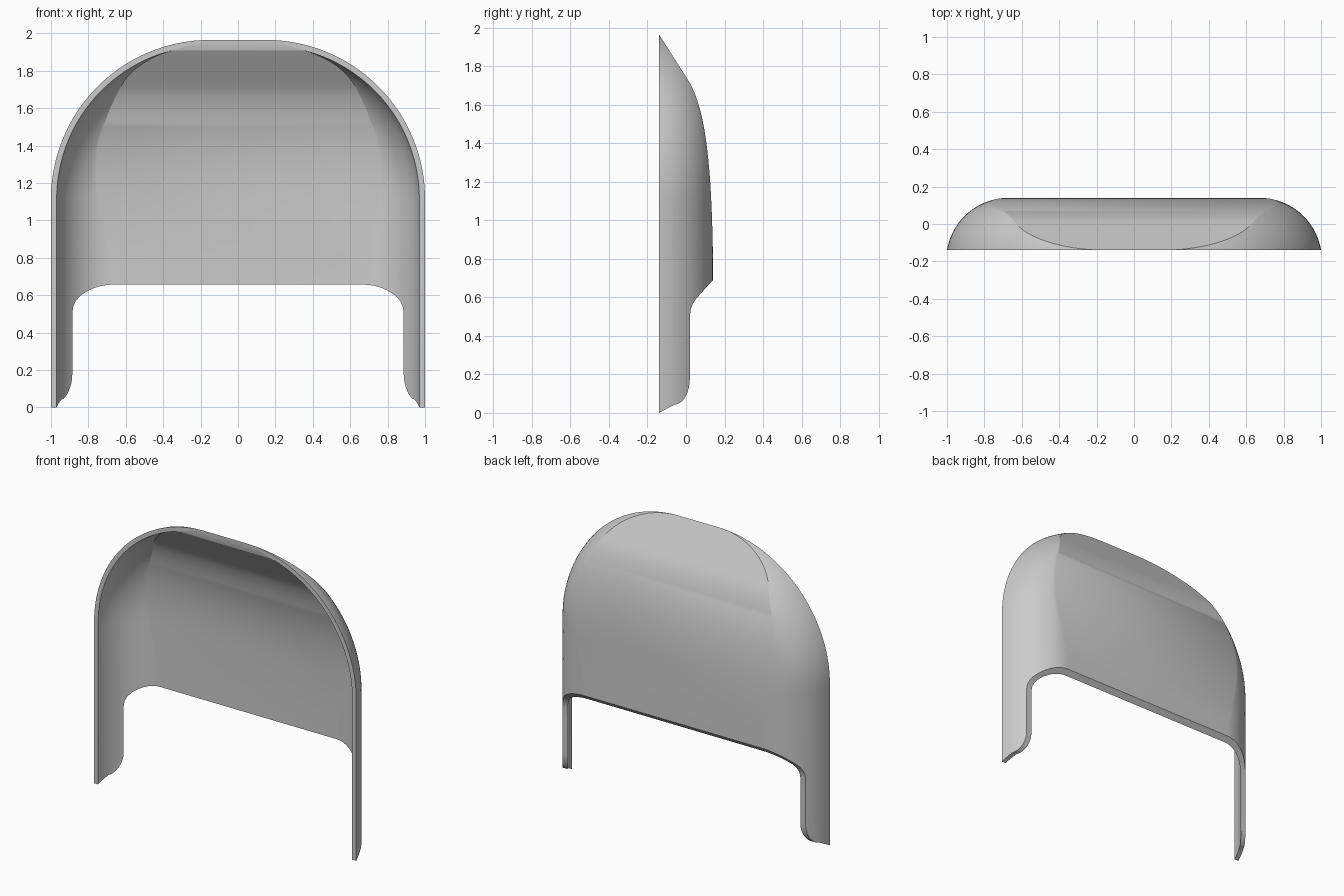
import bpy, bmesh
from math import sqrt, asin, sin, cos, pi
from mathutils import Vector

cube = bpy.data.objects.get("Cube")
if cube:
    bpy.data.objects.remove(cube, do_unlink=True)

WALL = 0.03
FRONT, BACK = -0.14, 0.14
ARCH_R, ARCH_X, ARCH_Z = 0.85, 0.15, 1.115   # corner arcs of the arched outline
ROLL_R, ROLL_D = 0.3345, 0.33                # rounded side section
ROLL_Y = BACK - ROLL_R
SIDE_STEPS, CURVE_STEPS = 20, 24


def new_object(name, bm):
    bmesh.ops.recalc_face_normals(bm, faces=bm.faces)
    mesh = bpy.data.meshes.new(name)
    bm.to_mesh(mesh)
    bm.free()
    obj = bpy.data.objects.new(name, mesh)
    bpy.context.collection.objects.link(obj)
    return obj


def back_profile():
    """Matching outer and inner (y, z) points of the back panel, top to bottom."""
    top, end = Vector((FRONT, 1.965)), Vector((0.01, 1.73))
    c1, c2, low = Vector((0.1, 1.589)), Vector((0.133, 1.3)), Vector((BACK, 0.8))
    curve = []
    for i in range(CURVE_STEPS + 1):
        t = i / CURVE_STEPS
        u = 1 - t
        p = end * u**3 + c1 * 3*u*u*t + c2 * 3*u*t*t + low * t**3
        d = (c1 - end) * u*u + (c2 - c1) * 2*u*t + (low - c2) * t*t
        n = Vector((d.y, -d.x)).normalized() * WALL
        curve.append((p, p + n))
    inner_top = Vector((FRONT, 1.909))
    slope = []
    for i in range(16):
        t = (i / 16) ** 2
        slope.append((top.lerp(end, t), inner_top.lerp(curve[0][1], t)))
    foot = [(Vector((BACK, z)), Vector((BACK - WALL, z))) for z in (0.4, -0.1)]
    return slope + curve + foot


def row(point, radius):
    """One level of the shell: rolled side, flat panel, rolled side."""
    depth, z = point
    start = asin((FRONT - ROLL_Y) / radius)
    crease = asin(min(1, (depth - ROLL_Y) / radius))
    half = []
    for i in range(SIDE_STEPS + 1):
        a = start + (crease - start) * i / SIDE_STEPS
        r = ARCH_R - ROLL_D + radius * cos(a)
        x = ARCH_X + sqrt(max(0, r*r - max(0, z - ARCH_Z)**2))
        half.append(Vector((x, ROLL_Y + radius * sin(a), z)))
    return half + [Vector((-p.x, p.y, p.z)) for p in reversed(half)]


# Arched shell as a stack of closed rings
bm = bmesh.new()
rings = []
for outer, inner in back_profile():
    pts = row(outer, ROLL_R) + row(inner, ROLL_R - WALL)[::-1]
    rings.append([bm.verts.new(p) for p in pts])
count = len(rings[0])
for a, b in zip(rings, rings[1:]):
    for j in range(count):
        k = (j + 1) % count
        bm.faces.new((a[j], a[k], b[k], b[j]))
for ring in (rings[0], rings[-1]):
    for j in range(count // 2 - 1):
        bm.faces.new((ring[j], ring[j + 1], ring[count - 2 - j], ring[count - 1 - j]))
bmesh.ops.remove_doubles(bm, verts=bm.verts, dist=0.0002)
shell = new_object("arched_shell", bm)

# Side silhouette that leaves the two legs and the raised back edge
silhouette = [(-0.3, 2.2), (-0.3, -0.07), (FRONT, 0), (-0.06, 0.043)]
silhouette += [(-0.06 + 0.08 * sin(t * pi / 16), 0.18 - 0.137 * cos(t * pi / 16))
               for t in range(1, 9)]
silhouette += [(0.02, 0.5), (0.024, 0.535), (0.036, 0.567), (0.056, 0.597),
               (BACK, 0.69), (0.3, 0.87), (0.3, 2.2)]
bm = bmesh.new()
base = bm.faces.new([bm.verts.new((-1.5, y, z)) for y, z in silhouette])
ext = bmesh.ops.extrude_face_region(bm, geom=[base], use_keep_orig=True)
bmesh.ops.translate(bm, vec=(3, 0, 0),
                    verts=[v for v in ext["geom"] if isinstance(v, bmesh.types.BMVert)])
cutter = new_object("silhouette_cutter", bm)
cutter.hide_render = True

bpy.ops.object.select_all(action='DESELECT')
shell.select_set(True)
bpy.context.view_layer.objects.active = shell
mod = shell.modifiers.new("trim", 'BOOLEAN')
mod.operation, mod.solver, mod.object = 'INTERSECT', 'EXACT', cutter
bpy.ops.object.modifier_apply(modifier=mod.name)
bpy.data.objects.remove(cutter, do_unlink=True)

# Plain grey finish
grey = bpy.data.materials.new("light_grey")
grey.use_nodes = True
colour = (0.6, 0.6, 0.6, 1)
grey.diffuse_color = colour
grey.node_tree.nodes["Principled BSDF"].inputs["Base Color"].default_value = colour
shell.data.materials.clear()
shell.data.materials.append(grey)
bpy.ops.object.shade_smooth_by_angle(angle=pi / 6)
